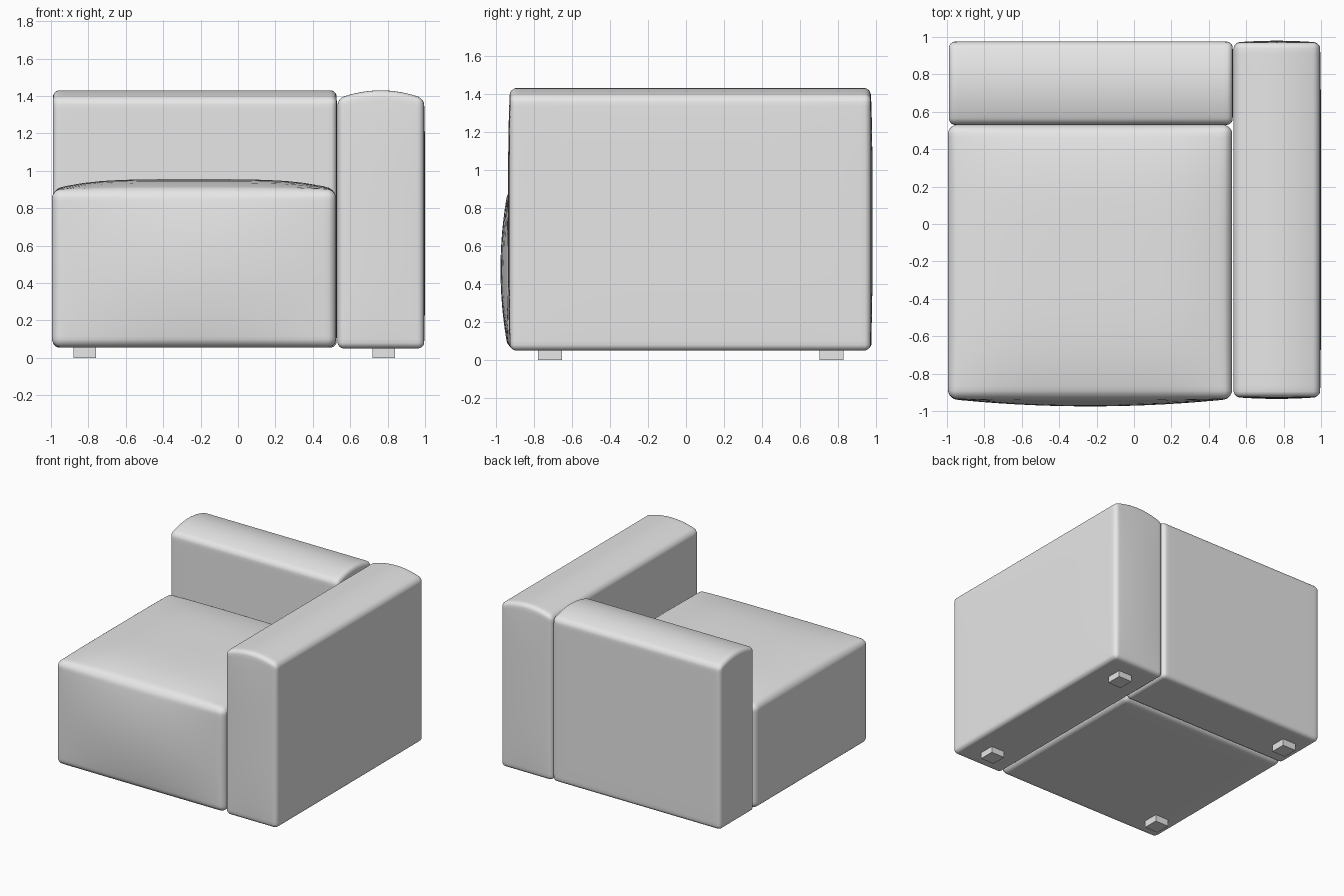
import bpy, bmesh
from mathutils import Vector

cube = bpy.data.objects.get("Cube")
if cube:
    bpy.data.objects.remove(cube, do_unlink=True)

fabric = bpy.data.materials.new("light grey fabric")
fabric.use_nodes = True
fabric.diffuse_color = (0.8, 0.8, 0.8, 1)
fabric.node_tree.nodes["Principled BSDF"].inputs["Base Color"].default_value = (0.8, 0.8, 0.8, 1)

CUTS = 23    # grid cuts along each side of a cushion
ROUND = 0.6  # share of the grid outside which the corner rounding lies


def finish(bm, name):
    mesh = bpy.data.meshes.new(name)
    bm.to_mesh(mesh)
    bm.free()
    mesh.materials.append(fabric)
    obj = bpy.data.objects.new(name, mesh)
    bpy.context.collection.objects.link(obj)
    return obj


def fade(t, power):
    """Bulge weight across a face; power zero keeps it constant."""
    return 1 - min(abs(t), 1) ** power if power else 1


def cushion(name, low, high, radius, bulges):
    """Rounded box whose sides are puffed out by (axis, sign, amount, powers)."""
    low, high = Vector(low), Vector(high)
    centre, half = (low + high) / 2, (high - low) / 2
    bm = bmesh.new()
    bmesh.ops.create_cube(bm, size=2)
    bmesh.ops.subdivide_edges(bm, edges=bm.edges[:], cuts=CUTS, use_grid_fill=True)
    for v in bm.verts:
        core, out = Vector(), Vector()
        for i, t in enumerate(v.co):
            side = 1 if t > 0 else -1
            core[i] = side * min(abs(t) / ROUND, 1) * (half[i] - radius)
            out[i] = side * max(abs(t) - ROUND, 0) / (1 - ROUND)
        p = core + out.normalized() * radius
        u = [p[i] / half[i] for i in range(3)]
        for axis, sign, amount, powers in bulges:
            weight = max(0, sign * u[axis])
            for i in range(3):
                if i != axis:
                    weight *= fade(u[i], powers[i])
            p[axis] += sign * amount * weight
        v.co = centre + p
    obj = finish(bm, name)
    bpy.context.view_layer.objects.active = obj
    obj.select_set(True)
    bpy.ops.object.shade_smooth_by_angle()
    obj.select_set(False)


# Upholstered blocks
cushion("seat", (-0.995, -0.935, 0.055), (0.525, 0.53, 0.9), 0.05,
        [(2, 1, 0.055, (4, 4, 0)), (1, -1, 0.04, (2, 0, 2))])
cushion("backrest", (-0.99, 0.53, 0.055), (0.528, 0.975, 1.385), 0.035,
        [(2, 1, 0.045, (0, 2, 0))])
cushion("armrest", (0.532, -0.925, 0.05), (0.995, 0.97, 1.385), 0.035,
        [(2, 1, 0.045, (2, 0, 0)), (1, -1, 0.01, (2, 0, 4)),
         (1, 1, 0.01, (2, 0, 4)), (0, 1, 0.005, (0, 4, 4))])

# Short square feet
for side, x in (("right", -0.82), ("left", 0.78)):
    for end, y in (("front", -0.715), ("back", 0.765)):
        bm = bmesh.new()
        bmesh.ops.create_cube(bm, size=1)
        bmesh.ops.scale(bm, vec=(0.12, 0.125, 0.075), verts=bm.verts)
        bmesh.ops.translate(bm, vec=(x, y, 0.0375), verts=bm.verts)
        finish(bm, f"{end}_{side}_foot")
